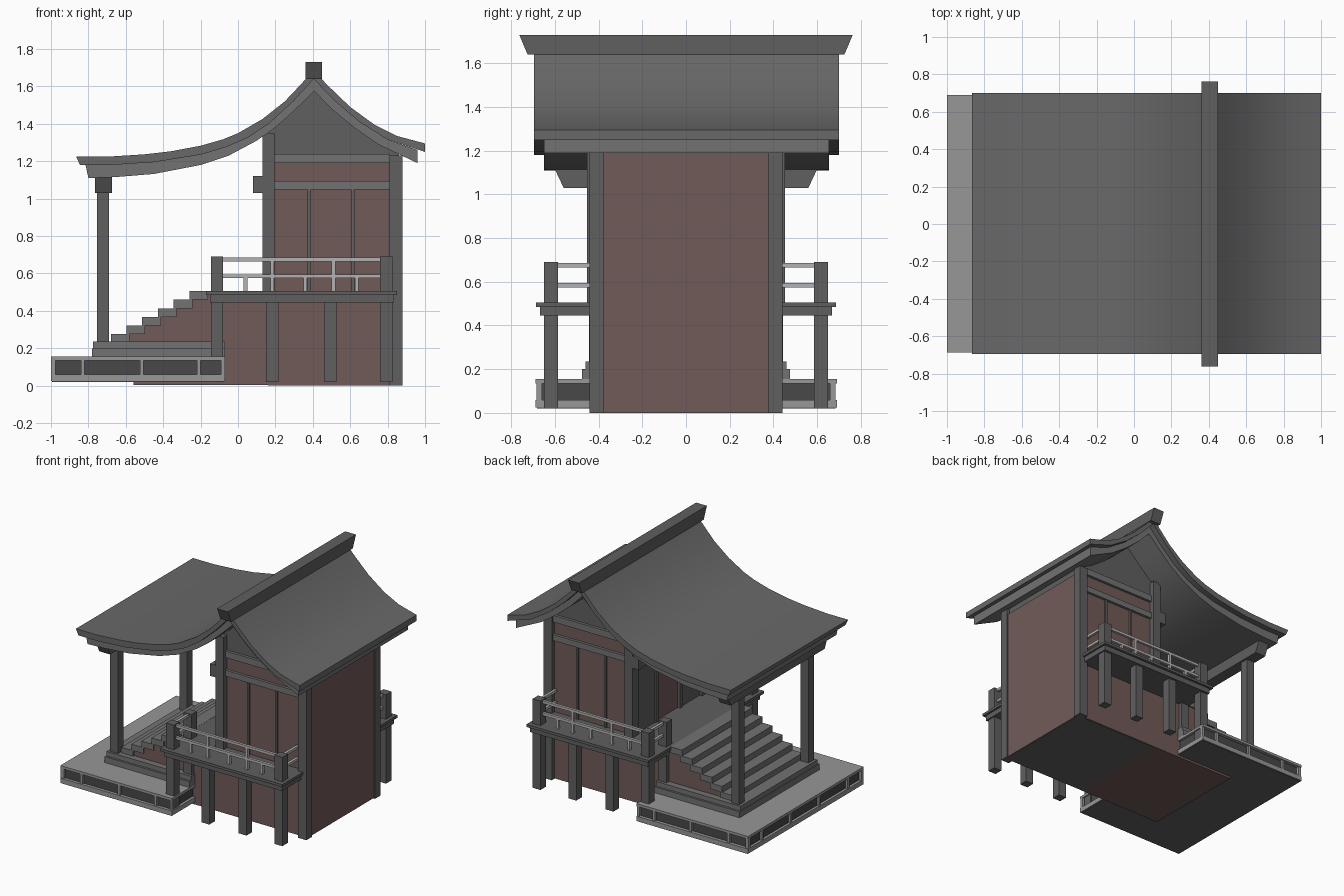
import bpy, bmesh
from mathutils import Vector


def colour(name, r, g, b):
    m = bpy.data.materials.new(name)
    m.diffuse_color = (r, g, b, 1)
    return m


brown = colour("brown_wall", .165, .105, .098)
dark = colour("dark_timber", .115, .115, .115)
roof_grey = colour("roof_grey", .14, .14, .14)
trim = colour("trim_grey", .17, .17, .17)
pale = colour("pale_stone", .31, .31, .31)
recess = colour("recess_grey", .065, .065, .065)
rail_grey = colour("rail_grey", .45, .45, .46)


def finish(name, bm, mat=None):
    bmesh.ops.recalc_face_normals(bm, faces=bm.faces)
    me = bpy.data.meshes.new(name)
    bm.to_mesh(me)
    bm.free()
    ob = bpy.data.objects.new(name, me)
    bpy.context.collection.objects.link(ob)
    if mat:
        me.materials.append(mat)
    return ob


def prism(name, pts, a, b, axis='y', mat=dark):
    """Extrude a profile (x,z) along y, or (y,z) along x."""
    bm = bmesh.new()
    vs = [bm.verts.new((p[0], a, p[1]) if axis == 'y' else (a, p[0], p[1])) for p in pts]
    f = bm.faces.new(vs)
    r = bmesh.ops.extrude_face_region(bm, geom=[f])
    d = Vector((0, b - a, 0)) if axis == 'y' else Vector((b - a, 0, 0))
    bmesh.ops.translate(bm, vec=d, verts=[v for v in r['geom'] if isinstance(v, bmesh.types.BMVert)])
    return finish(name, bm, mat)


def box(name, x0, x1, y0, y1, z0, z1, mat=dark):
    return prism(name, [(x0, z0), (x1, z0), (x1, z1), (x0, z1)], y0, y1, mat=mat)


def pair(name, x0, x1, y0, y1, z0, z1, mat=dark):
    """Box plus its mirror image across y = 0."""
    box(name + "_front", x0, x1, -y1, -y0, z0, z1, mat)
    box(name + "_back", x0, x1, y0, y1, z0, z1, mat)


# Roof: two stacked curved layers and a flared ridge beam
top = [(-.865, 1.225), (-.69, 1.225), (-.5, 1.237), (-.36, 1.253), (-.2, 1.283), (-.08, 1.317),
       (0, 1.35), (.13, 1.425), (.25, 1.52), (.34, 1.615), (.405, 1.69), (.47, 1.615),
       (.6, 1.49), (.73, 1.395), (.85, 1.335), (1, 1.295)]
mid = [(-.845, 1.18), (-.68, 1.18), (-.45, 1.195), (-.2, 1.235), (-.06, 1.277), (.05, 1.325),
       (.17, 1.405), (.3, 1.525), (.405, 1.64), (.52, 1.52), (.65, 1.41), (.8, 1.315), (1, 1.25)]
low = [(-.8, 1.11), (-.66, 1.115), (-.45, 1.132), (-.2, 1.18), (-.05, 1.23), (.1, 1.31),
       (.2, 1.38), (.3, 1.47), (.408, 1.575), (.5, 1.48), (.62, 1.38), (.75, 1.29), (.96, 1.19)]
under = [(-.815, 1.18)] + mid[1:-1] + [(.96, 1.26)]
roofs = [prism("roof_upper", top + mid[::-1], -.695, .7, mat=roof_grey),
         prism("roof_lower", under + low[::-1], -.65, .655, mat=trim)]
for ob in roofs:
    bpy.context.view_layer.objects.active = ob
    ob.select_set(True)
bpy.ops.object.shade_smooth_by_angle(angle=0.4)
prism("ridge_beam", [(-.725, 1.64), (.725, 1.64), (.763, 1.73), (-.763, 1.73)], .36, .45, 'x', dark)

# Main hall: walls, gable, corner posts and trim
box("hall_wall", .16, .87, -.41, .41, .004, 1.19, brown)
box("hall_floor", .16, .865, -.405, .405, 0, .02, dark)
prism("gable", [(.16, 1.19), (.16, 1.36)] + low[6:12] + [(.86, 1.24), (.86, 1.19)], -.41, .41)
pair("corner_post_front", .13, .195, .375, .452, .49, 1.35)
pair("corner_post_rear", .81, .88, .375, .442, 0, 1.23)
pair("tie_beam_upper", .195, .81, .40, .43, 1.19, 1.24, trim)
pair("tie_beam_lower", .195, .81, .40, .43, 1.05, 1.095, trim)
for x in (.38, .613):
    pair("wall_batten", x - .009, x + .009, .40, .422, .5, 1.05)
box("entrance_beam", .08, .135, -.45, .45, 1.03, 1.12)
pair("entrance_panel", .15, .165, .16, .38, .5, 1.03)
pair("entrance_jamb", .14, .165, .13, .16, .5, 1.03)

# Porch platform with recessed panelled edge
box("platform_top", -1, -.07, -.688, .69, .135, .155, pale)
box("platform_base", -1, -.07, -.688, .69, .024, .06, pale)
box("platform_bottom", -.995, -.075, -.683, .685, .02, .026, dark)
box("platform_core", -.98, -.09, -.665, .665, .05, .14, recess)
for x in (-.99, -.83, -.515, -.21, -.08):
    pair("platform_stud", x - .01, x + .01, .66, .684, .06, .135, pale)
for y in (.17, .51, .673):
    pair("platform_end_stud", -.998, -.975, y - .01, y + .01, .06, .135, pale)
box("step_plinth", -.78, -.07, -.475, .475, .155, .2, trim)
box("step_plinth_top", -.775, -.07, -.46, .46, .2, .235, trim)

# Stairs on a solid brown base
prism("stair_base", [(-.56, .003), (.16, .003), (.16, .487), (-.2, .487), (-.6, .27), (-.6, .2), (-.56, .2)],
      -.41, .41, mat=brown)
for i in range(6):
    x, z = -.68 + .084 * i, .23 + .046 * i
    box("stair_tread", x, x + .1, -.42, .42, z, z + .046, trim)

# Porch posts and beam
pair("porch_post", -.755, -.69, .38, .445, .235, 1.03)
prism("porch_beam", [(-.56, 1.03), (.56, 1.03), (.6, 1.115), (-.6, 1.115)], -.765, -.675, 'x')

# Veranda: landing, side decks, supports
box("landing", -.17, .16, -.46, .46, .485, .505)
pair("deck_board", -.17, .85, .40, .687, .485, .505)
pair("deck_frame", -.15, .835, .40, .668, .445, .485)
for x, z in ((-.112, .69), (.183, .445), (.493, .445), (.792, .69)):
    pair("deck_post", x - .033, x + .033, .585, .65, .02, z)
pair("inner_deck_post", -.145, -.08, .375, .44, .155, .69)

# Railings
for z in (.575, .665):
    pair("rail", -.1, .78, .608, .628, z, z + .02, rail_grey)
    pair("rail_front_return", -.122, -.102, .43, .6, z, z + .02, rail_grey)
    pair("rail_rear_return", .782, .802, .42, .6, z, z + .02, rail_grey)
for x, z in ((.04, .58), (.183, .67), (.36, .58), (.51, .67), (.635, .58)):
    pair("baluster", x - .01, x + .01, .608, .628, .5, z, rail_grey)
